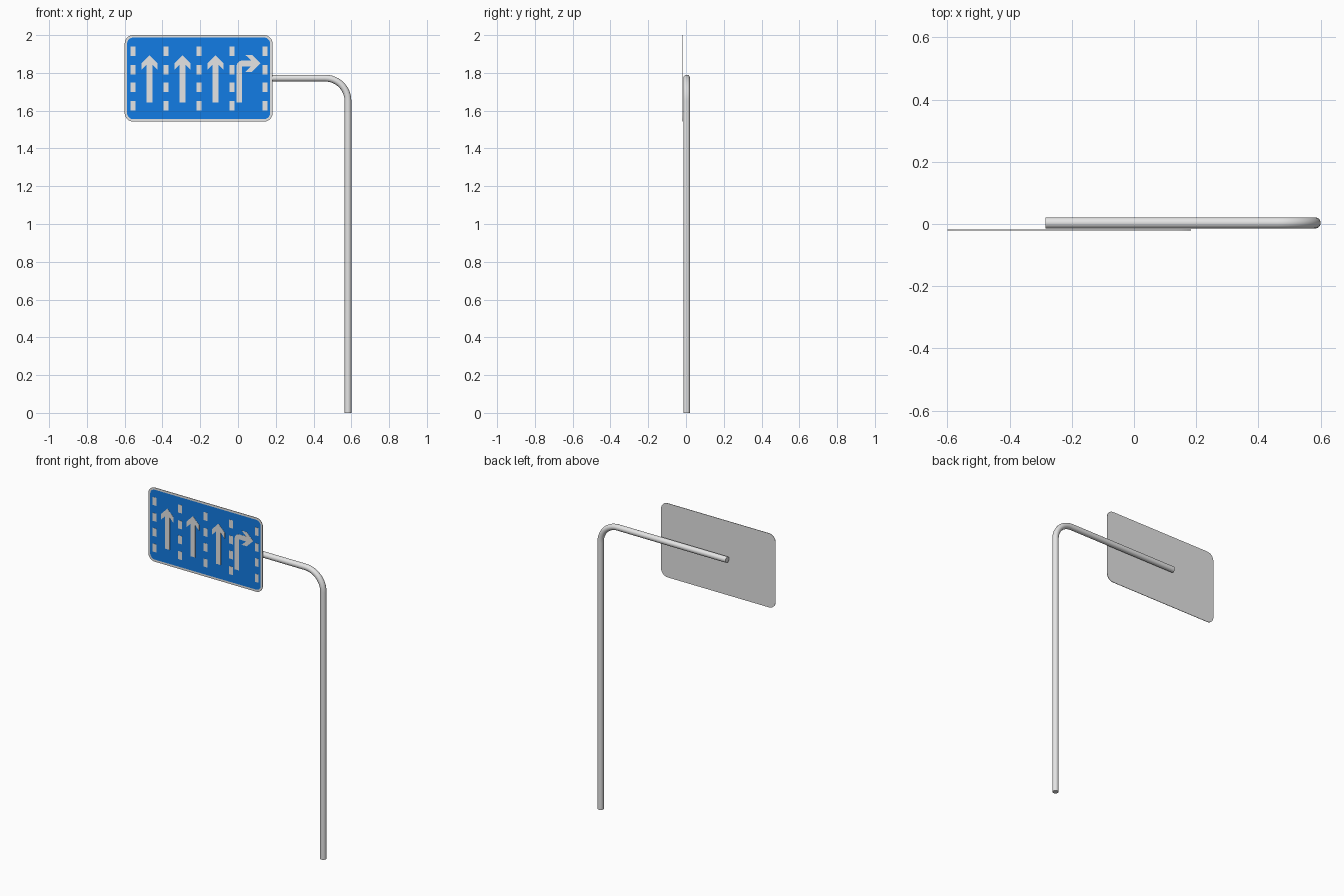
import bpy, bmesh
from math import sin, cos, pi, radians
from mathutils import Vector

cube = bpy.data.objects.get("Cube")
if cube:
    bpy.data.objects.remove(cube)


def material(name, rgb, metallic=0.0):
    m = bpy.data.materials.new(name)
    m.use_nodes = True
    m.diffuse_color = (*rgb, 1)
    m.node_tree.nodes["Principled BSDF"].inputs["Base Color"].default_value = (*rgb, 1)
    return m


steel = material("light grey", (0.78, 0.78, 0.78))
blue = material("sign blue", (0.006, 0.2, 0.78))


def finish(bm, name, *mats):
    bmesh.ops.recalc_face_normals(bm, faces=bm.faces)
    mesh = bpy.data.meshes.new(name)
    bm.to_mesh(mesh)
    bm.free()
    for m in mats:
        mesh.materials.append(m)
    obj = bpy.data.objects.new(name, mesh)
    bpy.context.collection.objects.link(obj)
    return obj


def add_plate(bm, outline, y_back, y_front):
    """Extrude an x-z outline towards the front; returns the front face."""
    back = [bm.verts.new((x, y_back, z)) for x, z in outline]
    front = [bm.verts.new((x, y_front, z)) for x, z in outline]
    bm.faces.new(back)
    face = bm.faces.new(front[::-1])
    n = len(outline)
    for i in range(n):
        j = (i + 1) % n
        bm.faces.new((back[i], back[j], front[j], front[i]))
    return face


def arc(cx, cz, r, start, end, steps):
    return [(cx + r * cos(radians(start + (end - start) * i / steps)),
             cz + r * sin(radians(start + (end - start) * i / steps)))
            for i in range(steps + 1)]


# Bent pole: a round section swept up the post, round the bend and along the arm
POLE_X, ARM_Z, BEND, RADIUS, POLE_Y, SIDES = 0.582, 1.772, 0.12, 0.018, 0.0035, 24
path = [(POLE_X, 0)] + arc(POLE_X - BEND, ARM_Z - BEND, BEND, 0, 90, 12) + [(-0.285, ARM_Z)]
path = [Vector((x, POLE_Y, z)) for x, z in path]
bm = bmesh.new()
rings = []
for i, p in enumerate(path):
    tangent = (path[min(i + 1, len(path) - 1)] - path[max(i - 1, 0)]).normalized()
    if i <= 1:
        tangent = Vector((0, 0, 1))
    elif i >= len(path) - 2:
        tangent = Vector((-1, 0, 0))
    side = Vector((0, 1, 0))
    normal = tangent.cross(side)
    rings.append([bm.verts.new(p + RADIUS * (normal * cos(a) + side * sin(a)))
                  for a in (2 * pi * k / SIDES for k in range(SIDES))])
for a, b in zip(rings, rings[1:]):
    for k in range(SIDES):
        n = (k + 1) % SIDES
        bm.faces.new((a[k], a[n], b[n], b[k]))
bm.faces.new(rings[0])
bm.faces.new(rings[-1])
pole = finish(bm, "bent_pole", steel)
bpy.ops.object.select_all(action='DESELECT')
pole.select_set(True)
bpy.context.view_layer.objects.active = pole
bpy.ops.object.shade_smooth_by_angle(angle=radians(40))

# Sign board: rounded plate with a pale rim and an inset blue field
LEFT, RIGHT, LOW, HIGH, CORNER = -0.6, 0.183, 1.542, 2.0, 0.045
BACK, FRONT = -0.0175, -0.0205
outline = []
for cx, cz, start in ((RIGHT - CORNER, HIGH - CORNER, 0), (LEFT + CORNER, HIGH - CORNER, 90),
                      (LEFT + CORNER, LOW + CORNER, 180), (RIGHT - CORNER, LOW + CORNER, 270)):
    outline += arc(cx, cz, CORNER, start, start + 90, 8)
bm = bmesh.new()
field = add_plate(bm, outline, BACK, FRONT)
bm.normal_update()
bmesh.ops.inset_region(bm, faces=[field], thickness=0.013, use_even_offset=True)
field.material_index = 1
finish(bm, "sign_board", steel, blue)

# Lane dashes: five columns of four
MARK = FRONT - 0.001
LANE, FIRST = 0.1747, -0.556
bm = bmesh.new()
for col in range(5):
    x = FIRST + LANE * col
    for z in (1.915, 1.817, 1.724, 1.627):
        w, h = 0.013, 0.025
        add_plate(bm, [(x - w, z - h), (x + w, z - h), (x + w, z + h), (x - w, z + h)],
                  FRONT, MARK)
finish(bm, "lane_dashes", steel)

# Straight arrows: half outline mirrored about each lane centre
half = [(0.043, 1.85), (0.043, 1.815), (0.016, 1.842), (0.016, 1.642)]
bm = bmesh.new()
for lane in range(3):
    x = FIRST + LANE * (lane + 0.5)
    shape = [(x, 1.894)] + [(x + dx, z) for dx, z in half] + [(x - dx, z) for dx, z in half[::-1]]
    add_plate(bm, shape, FRONT, MARK)
finish(bm, "straight_arrows", steel)

# Turn arrow: upright shaft, rounded outer bend and sideways head
bm = bmesh.new()
shape = [(-0.008, 1.642), (0.021, 1.642), (0.021, 1.835), (0.07, 1.835), (0.04, 1.806),
         (0.075, 1.806), (0.119, 1.85), (0.075, 1.894), (0.04, 1.894), (0.07, 1.866)]
shape += arc(0.025, 1.833, 0.033, 90, 180, 6)
add_plate(bm, shape, FRONT, MARK)
finish(bm, "turn_arrow", steel)
